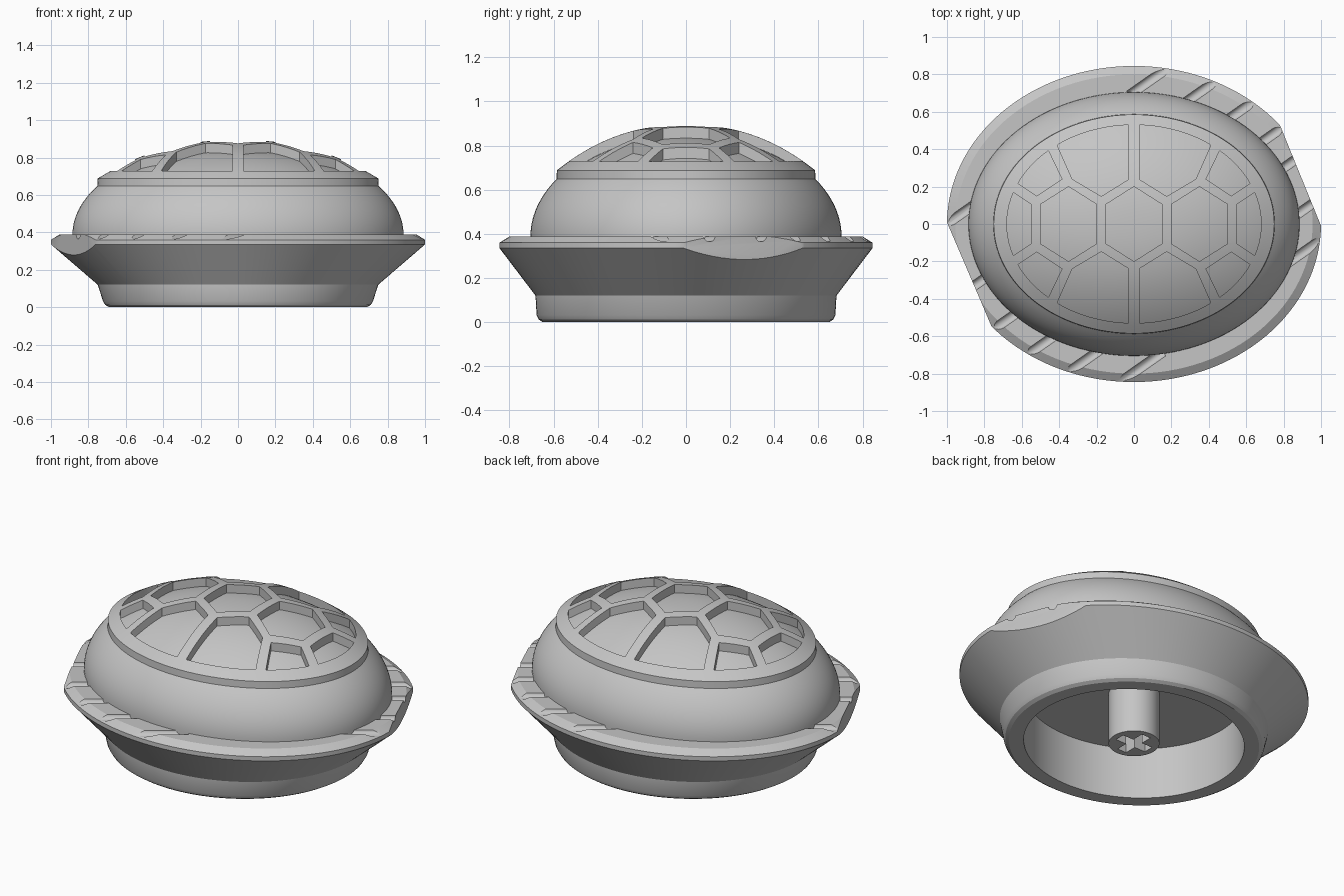
import bpy, bmesh, math

if "Cube" in bpy.data.objects:
    bpy.data.objects.remove(bpy.data.objects["Cube"])

SEG = 128
mat = bpy.data.materials.new("light_grey")
mat.diffuse_color = (0.56, 0.56, 0.56, 1)
mat.use_nodes = True
mat.node_tree.nodes["Principled BSDF"].inputs["Base Color"].default_value = mat.diffuse_color


def make_object(name, bm):
    bmesh.ops.recalc_face_normals(bm, faces=bm.faces)
    me = bpy.data.meshes.new(name)
    bm.to_mesh(me)
    bm.free()
    ob = bpy.data.objects.new(name, me)
    bpy.context.collection.objects.link(ob)
    me.materials.append(mat)
    return ob


def lathe(name, rings):
    """Closed elliptical lathe; rings of (rx, ry, z), z may be a function of x, y."""
    bm = bmesh.new()
    loops = []
    for rx, ry, z in rings:
        n = SEG if rx > 0 else 1
        loop = []
        for i in range(n):
            a = 2 * math.pi * i / SEG
            x, y = rx * math.cos(a), ry * math.sin(a)
            loop.append(bm.verts.new((x, y, z(x, y) if callable(z) else z)))
        loops.append(loop)
    for a, b in zip(loops, loops[1:]):
        for i in range(SEG):
            j = (i + 1) % SEG
            quad = [a[i % len(a)], a[j % len(a)], b[j % len(b)], b[i % len(b)]]
            bm.faces.new(list(dict.fromkeys(quad)))
    return make_object(name, bm)


def prisms(name, polygons, z0, z1):
    bm = bmesh.new()
    for pts in polygons:
        face = bm.faces.new([bm.verts.new((x, y, z0)) for x, y in pts])
        ext = bmesh.ops.extrude_face_region(bm, geom=[face])
        for v in ext["geom"]:
            if isinstance(v, bmesh.types.BMVert):
                v.co.z = z1
    return make_object(name, bm)


def cut(ob, cutter):
    mod = ob.modifiers.new("cut", "BOOLEAN")
    mod.operation = "DIFFERENCE"
    mod.solver = "EXACT"
    mod.object = cutter
    bpy.context.view_layer.objects.active = ob
    bpy.ops.object.modifier_apply(modifier=mod.name)
    bpy.data.objects.remove(cutter)


def strip(ob, hidden):
    """Remove enclosed faces whose corners all pass the test."""
    bm = bmesh.new()
    bm.from_mesh(ob.data)
    faces = [f for f in bm.faces if all(hidden(v.co) for v in f.verts)]
    bmesh.ops.delete(bm, geom=faces, context="FACES")
    bm.to_mesh(ob.data)
    bm.free()


# Hollow base with flared skirt and rim
base = lathe("base_rim", [
    (0, 0, 0.306), (0.61, 0.57, 0.306), (0.61, 0.57, 0), (0.69, 0.65, 0),
    (0.71, 0.667, 0.012), (0.722, 0.677, 0.032), (0.75, 0.682, 0.12), (1.0, 0.845, 0.335),
    (1.0, 0.845, 0.36), (0.955, 0.80, 0.388), (0.86, 0.68, 0.388), (0, 0, 0.388)])


# Two flat chops on opposite sides of the rim
def chop(p, q, n):
    d = (q[0] - p[0], q[1] - p[1])
    a = (p[0] - 0.5 * d[0], p[1] - 0.5 * d[1])
    b = (q[0] + 0.5 * d[0], q[1] + 0.5 * d[1])
    return [a, b, (b[0] + n[0], b[1] + n[1]), (a[0] + n[0], a[1] + n[1])]


cut(base, prisms("chop_cutter", [
    chop((0.996, 0), (0.782, 0.525), (0.46, 0.19)),
    chop((-0.996, 0), (-0.765, -0.54), (-0.46, -0.19))], 0.15, 0.6))

# Diagonal round grooves in the rim
bm = bmesh.new()
ang = math.radians(35)
for gx, gy in [(0.09, 0.77), (0.36, 0.71), (0.575, 0.61), (0.75, 0.485), (0.835, 0.325),
               (0.92, 0.085), (0.92, -0.14), (-0.93, 0.05), (-0.84, -0.32),
               (-0.69, -0.52), (-0.50, -0.65), (-0.27, -0.735), (0.04, -0.765)]:
    sides = []
    for s in (-0.14, 0.14):
        ring = []
        for i in range(16):
            t = 2 * math.pi * (i + 0.5) / 16
            u, w = 0.026 * math.cos(t), 0.026 * math.sin(t)
            ring.append(bm.verts.new((gx + s * math.cos(ang) - u * math.sin(ang),
                                      gy + s * math.sin(ang) + u * math.cos(ang),
                                      0.39 + w)))
        sides.append(ring)
    for i in range(16):
        j = (i + 1) % 16
        bm.faces.new((sides[0][i], sides[0][j], sides[1][j], sides[1][i]))
    bm.faces.new(sides[0])
    bm.faces.new(sides[1])
cut(base, make_object("groove_cutter", bm))
strip(base, lambda c: c.z > 0.35 and (c.x / 0.875) ** 2 + (c.y / 0.695) ** 2 < 1)


# Domed shell on a rounded body, with a short vertical band between them
def shell_z(x, y):
    return 0.894 - 0.206 * ((x / 0.75) ** 2 + (y / 0.585) ** 2) ** 1.13


def plate_z(x, y):
    return shell_z(x, y) - 0.05


def cap_rings(scale, z):
    return [(0.75 * scale * k / 16, 0.585 * scale * k / 16, z) for k in range(16, -1, -1)]


profile = [(0, 0, 0.36), (0.885, 0.705, 0.36)]
for i in range(15):
    t = 0.56 * i / 14
    inset = (1 - math.cos(t)) / (1 - math.cos(0.56))
    profile.append((0.885 - 0.133 * inset, 0.705 - 0.118 * inset, 0.388 + 0.489 * math.sin(t)))
shell = lathe("body_and_shell", profile + cap_rings(1, shell_z))


def rim_arc(x0, x1, sign=1):
    """Points on the inner rim ellipse between two x positions."""
    a0, a1 = math.acos(x0 / 0.68), sign * math.acos(x1 / 0.68)
    return [(0.68 * math.cos(a0 + (a1 - a0) * i / 10),
             0.53 * math.sin(a0 + (a1 - a0) * i / 10)) for i in range(11)]


# Recessed cells: prisms whose undersides follow the lower plate surface
cells = []
for cx in (-0.35, 0, 0.35):
    cells.append([(cx, 0.2), (cx + 0.15, 0.105), (cx + 0.15, -0.105),
                  (cx, -0.2), (cx - 0.15, -0.105), (cx - 0.15, 0.105)])
end_cell = [(0.55, -0.105), (0.55, 0.105)] + rim_arc(0.645, 0.645, -1)
big_cell = [(0.41, 0.42), (0.33, 0.24), (0.175, 0.148), (0.03, 0.238)] + rim_arc(0.03, 0.405)
corner_cell = [(0.52, 0.15), (0.385, 0.24)] + rim_arc(0.458, 0.62)
for sx in (1, -1):
    cells.append([(sx * x, y) for x, y in end_cell])
    for sy in (1, -1):
        cells += [[(sx * x, sy * y) for x, y in c] for c in (big_cell, corner_cell)]
cell_cutter = prisms("cell_cutter", cells, 0.5, 1.0)
cut(cell_cutter, lathe("plate_cutter", [(0, 0, 0.4), (0.72, 0.562, 0.4)] + cap_rings(0.96, plate_z)))
cut(shell, cell_cutter)
strip(shell, lambda c: c.z < 0.365)

# Central stem with a cross-shaped socket
stem = lathe("stem", [(0, 0, 0), (0.137, 0.137, 0), (0.137, 0.137, 0.306), (0, 0, 0.306)])
a, b = 0.03, 0.102
cross = [(a, a), (a, b), (-a, b), (-a, a), (-b, a), (-b, -a),
         (-a, -a), (-a, -b), (a, -b), (a, -a), (b, -a), (b, a)]
cut(stem, prisms("cross_cutter", [cross], -0.1, 0.19))
strip(stem, lambda c: c.z > 0.302)

# Smooth shading with sharp edges kept
for ob in (base, shell, stem):
    bpy.ops.object.select_all(action="DESELECT")
    ob.select_set(True)
    bpy.context.view_layer.objects.active = ob
    bpy.ops.object.shade_smooth_by_angle(angle=math.radians(25))
